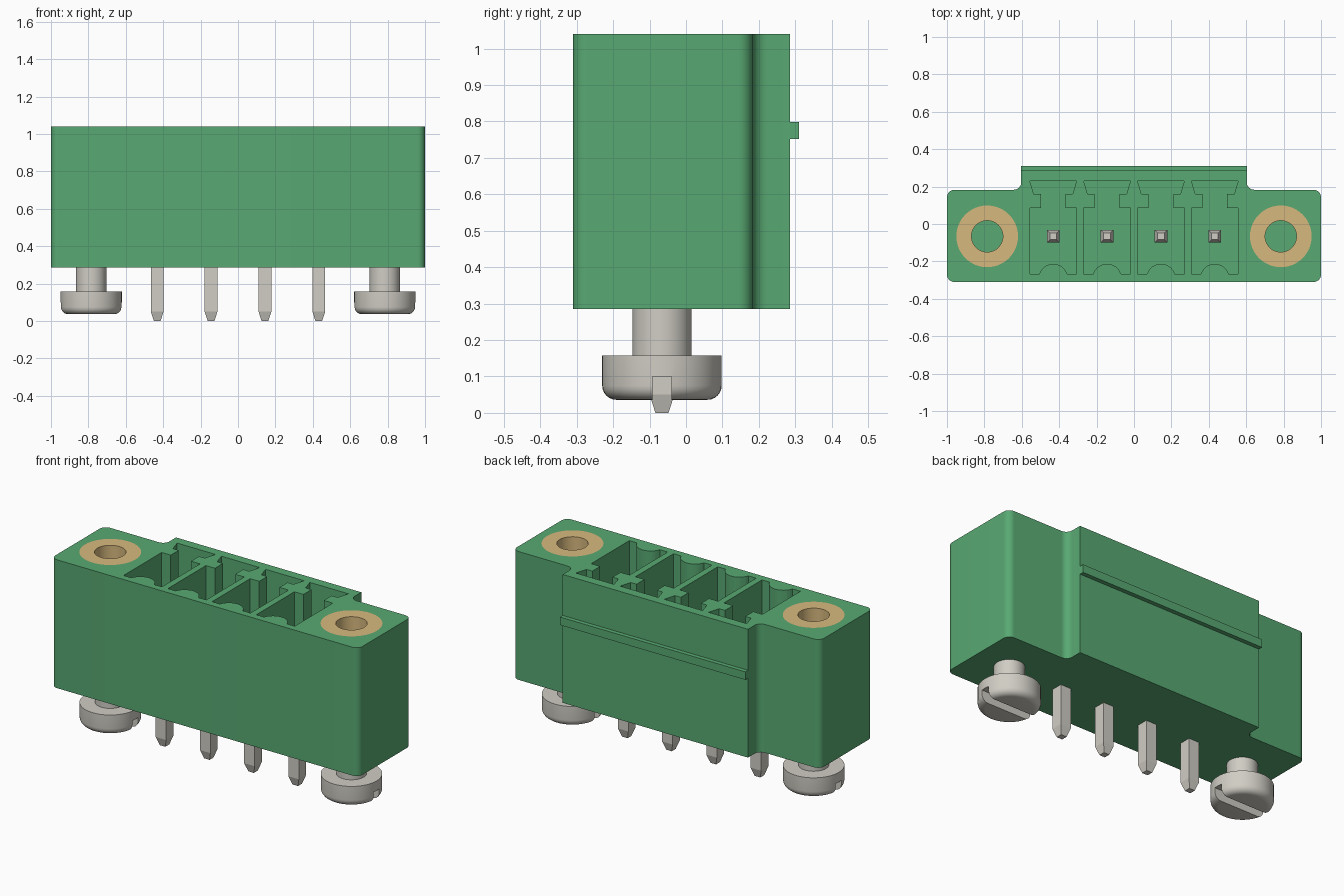
import bpy, bmesh, math

old = bpy.data.objects.get("Cube")
if old:
    bpy.data.objects.remove(old, do_unlink=True)


def material(name, rgb):
    lin = [((c / 255 + 0.055) / 1.055) ** 2.4 for c in rgb] + [1.0]
    m = bpy.data.materials.new(name)
    m.use_nodes = True
    m.diffuse_color = lin
    m.node_tree.nodes["Principled BSDF"].inputs["Base Color"].default_value = lin
    return m


GREEN = material("green plastic", (88, 169, 114))
BRASS = material("brass", (215, 185, 126))
STEEL = material("pale metal", (208, 205, 196))

BOTTOM, TOP = 0.285, 1.04
AXIS_Y = -0.066
SCREW_X = 0.785
PIN_X = [(i - 1.5) * 0.288 for i in range(4)]


def arc(cx, cy, r, a0, a1, n=8):
    """Points on an arc, angles in degrees."""
    return [(cx + r * math.cos(math.radians(a0 + (a1 - a0) * i / n)),
             cy + r * math.sin(math.radians(a0 + (a1 - a0) * i / n))) for i in range(n + 1)]


def circle(cx, cy, r, n=48):
    return arc(cx, cy, r, 0, 360, n)[:-1]


def square(cx, cy, h):
    return [(cx - h, cy - h), (cx + h, cy - h), (cx + h, cy + h), (cx - h, cy + h)]


def loft(bm, sections, ring=False):
    """Skin (z, outline) sections; a ring closes back on itself instead of being capped."""
    loops = [[bm.verts.new((x, y, z)) for x, y in pts] for z, pts in sections]
    pairs = list(zip(loops, loops[1:]))
    if ring:
        pairs.append((loops[-1], loops[0]))
    for a, b in pairs:
        for i in range(len(a)):
            j = (i + 1) % len(a)
            bm.faces.new((a[i], a[j], b[j], b[i]))
    if not ring:
        bm.faces.new(loops[0])
        bm.faces.new(loops[-1])


def finish(name, bm, mat, smooth=True):
    bmesh.ops.recalc_face_normals(bm, faces=bm.faces[:])
    me = bpy.data.meshes.new(name)
    bm.to_mesh(me)
    bm.free()
    me.materials.append(mat)
    ob = bpy.data.objects.new(name, me)
    bpy.context.collection.objects.link(ob)
    if smooth:
        shade(ob)
    return ob


def select(ob):
    bpy.ops.object.select_all(action='DESELECT')
    ob.select_set(True)
    bpy.context.view_layer.objects.active = ob


def shade(ob):
    select(ob)
    bpy.ops.object.shade_smooth_by_angle(angle=math.radians(30))


def cut(ob, cutter):
    """Subtract the cutter, then discard it."""
    cutter.hide_render = True
    mod = ob.modifiers.new("cut", 'BOOLEAN')
    mod.operation = 'DIFFERENCE'
    mod.solver = 'EXACT'
    mod.object = cutter
    select(ob)
    bpy.ops.object.modifier_apply(modifier=mod.name)
    bpy.data.objects.remove(cutter, do_unlink=True)
    shade(ob)


def box(bm, x0, x1, y0, y1, z0, z1):
    pts = [(x0, y0), (x1, y0), (x1, y1), (x0, y1)]
    loft(bm, [(z0, pts), (z1, pts)])


# Housing: right half of the plan outline, mirrored to the left
FRONT, FLANGE, BACK, R = -0.31, 0.183, 0.285, 0.04
half = (arc(1 - R, FRONT + R, R, -90, 0) + arc(1 - R, FLANGE - R, R, 0, 90)
        + arc(0.603 + R, FLANGE + R, R, 270, 180) + [(0.603, BACK)])
outline = half + [(-x, y) for x, y in reversed(half)]
bm = bmesh.new()
loft(bm, [(BOTTOM, outline), (TOP, outline)])
housing = finish("housing", bm, GREEN)

# Four keyed contact pockets and two insert bores
POCKET_FLOOR, BORE_FLOOR = 0.42, 0.45
bm = bmesh.new()
for px in PIN_X:
    side = [(0.125, -0.268), (0.125, 0.086), (0.066, 0.086), (0.066, 0.16),
            (0.104, 0.16), (0.125, 0.23)]
    bump = arc(0, -0.291, 0.078, 163, 17, 12)
    plan = bump + side + [(-x, y) for x, y in reversed(side)]
    plan = [(px + x, y) for x, y in plan]
    loft(bm, [(POCKET_FLOOR, plan), (TOP + 0.1, plan)])
for s in (-1, 1):
    bore = circle(s * SCREW_X, AXIS_Y, 0.165)
    loft(bm, [(BORE_FLOOR, bore), (TOP + 0.1, bore)])
cut(housing, finish("pocket_cutter", bm, GREEN, False))

# Latching rib along the back
bm = bmesh.new()
box(bm, -0.603, 0.603, BACK - 0.005, 0.31, 0.752, 0.799)
finish("back_rib", bm, GREEN, False)

# Contact pins with tapered ends
for i, px in enumerate(PIN_X):
    bm = bmesh.new()
    loft(bm, [(z, square(px, AXIS_Y, h)) for z, h in
              ((0, 0.018), (0.05, 0.034), (0.75, 0.034), (0.80, 0.018))])
    finish(f"pin_{i + 1}", bm, STEEL, False)

for s, side in ((1, "left"), (-1, "right")):
    cx = s * SCREW_X
    # Threaded insert sleeve
    bm = bmesh.new()
    loft(bm, [(z, circle(cx, AXIS_Y, r)) for z, r in
              ((BORE_FLOOR, 0.165), (TOP, 0.165), (TOP, 0.084), (BORE_FLOOR, 0.084))], ring=True)
    finish(f"{side}_insert", bm, BRASS)

    # Screw with rounded, slotted head
    bm = bmesh.new()
    rim = arc(0.125, 0.075, 0.039, -90, 0, 6)
    profile = [(z, r) for r, z in rim] + [(0.157, 0.164), (0.157, 0.081), (BOTTOM + 0.02, 0.081)]
    loft(bm, [(z, circle(cx, AXIS_Y, r)) for z, r in profile])
    screw = finish(f"{side}_screw", bm, STEEL)
    bm = bmesh.new()
    box(bm, cx - 0.3, cx + 0.3, AXIS_Y - 0.026, AXIS_Y + 0.026, -0.1, 0.1)
    cut(screw, finish("slot_cutter", bm, STEEL, False))
